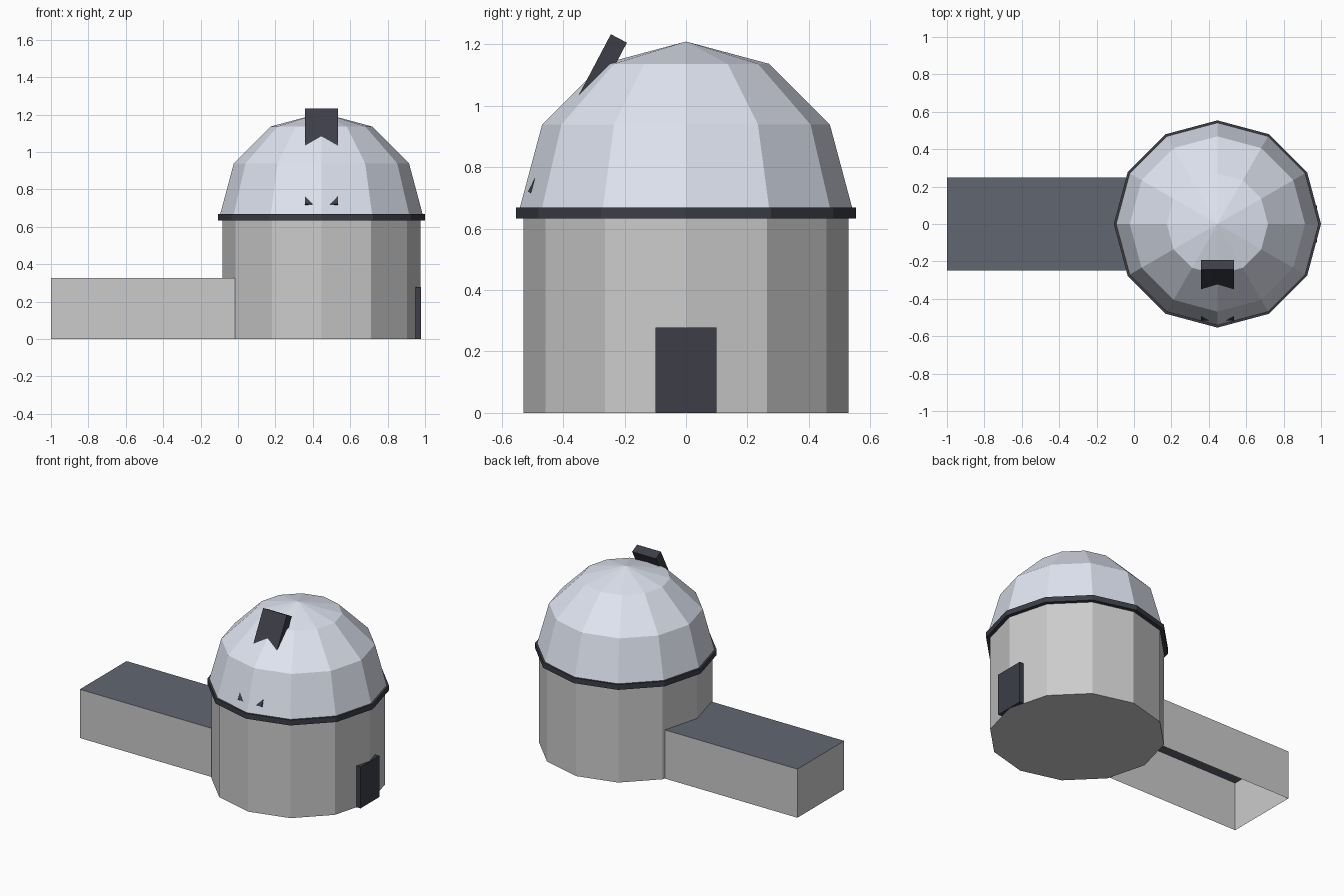
import bpy, bmesh
from math import sin, cos, pi, radians

if "Cube" in bpy.data.objects:
    bpy.data.objects.remove(bpy.data.objects["Cube"])

CX = 0.446          # tower axis
SIDES = 12


def material(name, rgb):
    m = bpy.data.materials.new(name)
    m.diffuse_color = (*rgb, 1)
    m.use_nodes = True
    m.node_tree.nodes["Principled BSDF"].inputs["Base Color"].default_value = m.diffuse_color
    return m


dark = material("dark_metal", (0.045, 0.048, 0.063))
slate = material("slate", (0.12, 0.135, 0.165))
shell = material("pale_shell", (0.74, 0.78, 0.88))


def finish(name, bm, mat=None):
    bmesh.ops.recalc_face_normals(bm, faces=bm.faces)
    me = bpy.data.meshes.new(name)
    bm.to_mesh(me)
    bm.free()
    ob = bpy.data.objects.new(name, me)
    bpy.context.collection.objects.link(ob)
    if mat:
        me.materials.append(mat)
    return ob


def lathe(name, profile, mat=None):
    """Flat-sided solid of revolution round the tower axis; r = 0 makes an apex."""
    bm = bmesh.new()
    rings = []
    for r, z in profile:
        n = SIDES if r > 0 else 1
        rings.append([bm.verts.new((CX + r * cos(2 * pi * i / SIDES),
                                    r * sin(2 * pi * i / SIDES), z)) for i in range(n)])
    for a, b in zip(rings, rings[1:]):
        for i in range(SIDES):
            j = (i + 1) % SIDES
            if len(b) == 1:
                bm.faces.new((a[i], a[j], b[0]))
            else:
                bm.faces.new((a[i], a[j], b[j], b[i]))
    for ring in (rings[0], rings[-1]):
        if len(ring) > 1:
            bm.faces.new(ring)
    return finish(name, bm, mat)


def box(name, centre, size, mat=None, drop=()):
    """Box; drop lists the z signs of the faces left open."""
    bm = bmesh.new()
    bmesh.ops.create_cube(bm, size=1)
    gone = [f for f in bm.faces if round(f.normal.z) in drop]
    if gone:
        bmesh.ops.delete(bm, geom=gone, context='FACES_ONLY')
    bmesh.ops.scale(bm, vec=size, verts=bm.verts)
    ob = finish(name, bm, mat)
    ob.location = centre
    return ob


# Round tower, dark band and faceted dome
lathe("tower_wall", [(0.529, 0), (0.529, 0.65)])
lathe("dome_band", [(0.554, 0.633), (0.554, 0.668)], dark)
R, BASE = 0.541, 0.668
lathe("dome", [(R * cos(radians(t)), BASE + R * sin(radians(t))) for t in (0, 30, 60)]
      + [(0, BASE + R)], shell)

# Slanted shutter sunk into the dome front
shutter = box("dome_shutter", (CX, -0.3535, 0.963), (0.176, 0.059, 0.579), dark)
shutter.rotation_euler.x = radians(-27.8)

# Door on the right side
box("door", (0.9545, 0, 0.139), (0.049, 0.2, 0.277), dark)

# Low side wing: walls open underneath, with a slate roof sheet
box("wing_walls", (-0.5, 0, 0.163), (1.0, 0.496, 0.326), drop=(1, -1))
bm = bmesh.new()
bm.faces.new([bm.verts.new((x, y, 0.326)) for x, y in
              ((-1, -0.248), (0, -0.248), (0, 0.248), (-1, 0.248))])
finish("wing_roof", bm, slate)
